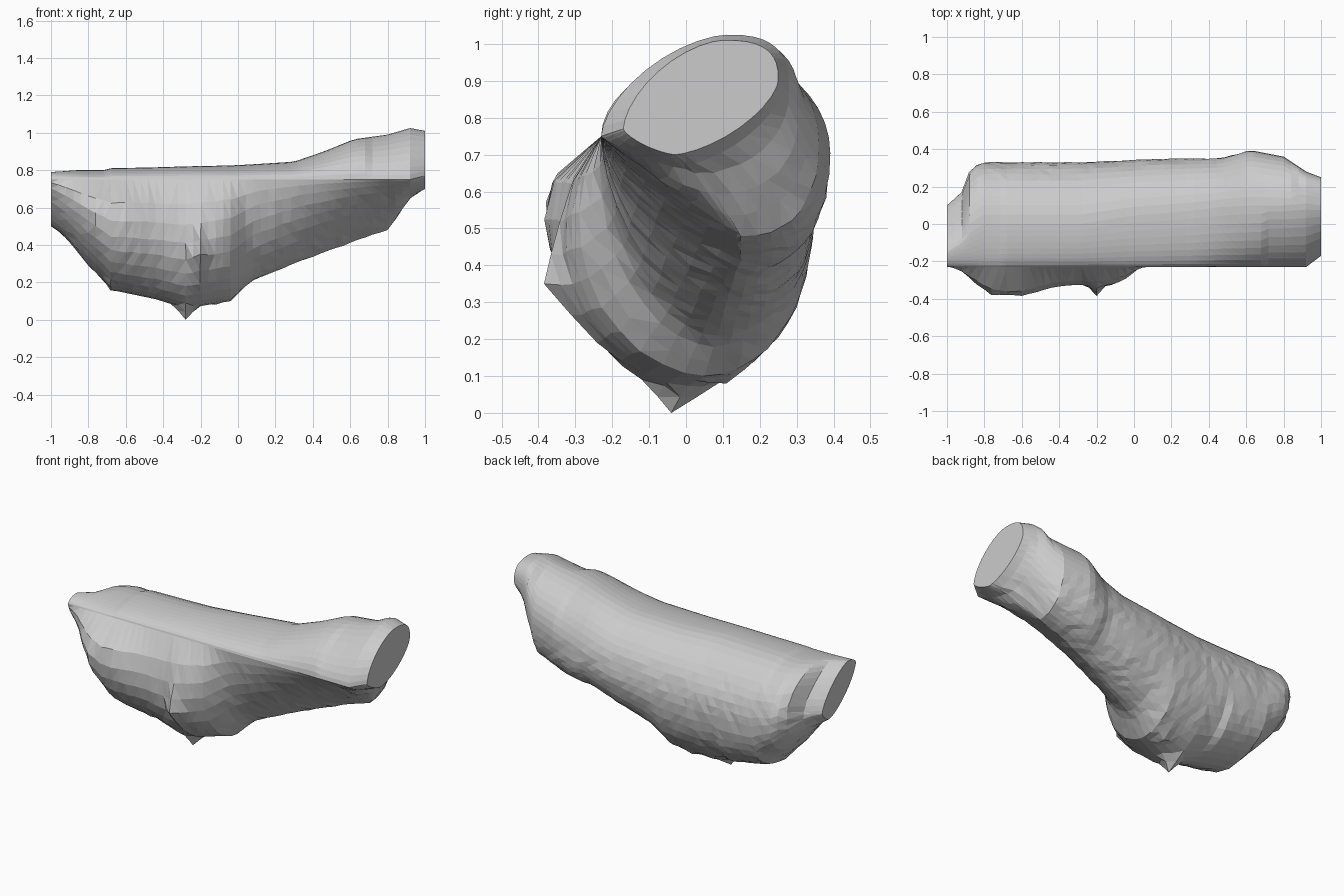
import bpy, bmesh, math, random
from mathutils import Vector

if "Cube" in bpy.data.objects:
    bpy.data.objects.remove(bpy.data.objects["Cube"])

random.seed(4)
SIDES = 40      # points round each section
STEP = 0.04     # spacing of sections along the length
FRONT_Y, LIP_Z = -.23, .75   # straight lip along the front

# Log silhouette: x, top z, bottom z, back y, height of back extreme,
# y of top, y of bottom
STATIONS = [
    (-1.00, .79, .50, .10, .56, -.15, .03),
    (-.92, .795, .44, .17, .56, -.10, .02),
    (-.87, .80, .38, .30, .56, -.04, .02),
    (-.80, .80, .29, .33, .52, .00, .00),
    (-.72, .80, .21, .33, .50, .00, .00),
    (-.68, .81, .16, .33, .48, .00, .00),
    (-.44, .815, .11, .33, .48, .00, .00),
    (-.28, .82, .06, .33, .48, .00, -.02),
    (-.04, .825, .10, .34, .50, .04, .05),
    (.06, .83, .20, .345, .52, .05, .08),
    (.30, .845, .30, .35, .55, .07, .11),
    (.46, .90, .36, .35, .60, .09, .13),
    (.62, .965, .42, .395, .70, .10, .15),
    (.80, .99, .48, .36, .74, .10, .15),
    (.92, 1.025, .65, .28, .87, .11, .04),
    (1.00, 1.01, .70, .25, .90, .10, -.03),
]
# Curve exponent of the front underside
FRONT_CURVE = [(-1, 1.4), (-.9, 2), (-.7, 2.4), (-.2, 2.2), (0, 2),
               (.12, 1.7), (.4, 1.35), (.8, 1.05), (1, 1.4)]
# Front bulge below the lip: x, depth, height of its centre
BULGE = [(-1, .0, .66), (-.92, .04, .64), (-.85, .10, .60), (-.76, .16, .54),
         (-.6, .165, .50), (-.4, .12, .43), (-.28, .115, .38), (-.2, .14, .36),
         (-.1, .12, .37), (-.03, .08, .38), (.04, .02, .38), (.1, 0, .4), (1, 0, .7)]


def lerp_table(table, x):
    """Interpolate the rows of a table at x."""
    for a, b in zip(table, table[1:]):
        if x <= b[0] + 1e-6:
            t = (x - a[0]) / (b[0] - a[0])
            return [p + (q - p) * t for p, q in zip(a, b)]
    return list(table[-1])


def section(x):
    """Four superelliptic quarter arcs joining the extreme points."""
    _, zt, zb, yb, zk, yt, yl = lerp_table(STATIONS, x)
    end = max(0, (x - .92) / .08)
    yf, zf = FRONT_Y + .06 * end, LIP_Z + .02 * end
    low_front = lerp_table(FRONT_CURVE, x)[1]
    _, depth, centre = lerp_table(BULGE, x)
    low_back = 1.5 if abs(x) > .95 else (2.4 if x < -.4 or .5 < x < .9 else 2.0)
    top_back = 1.4 if x < -.9 else (2.8 if x > .88 else 2.0)
    quarters = [  # side point, pole point, exponent, starts at the side
        ((yb, zk), (yt, zt), top_back, True),
        ((yf, zf), (yt, zt), 1.6 if x > .7 else 1.9, False),
        ((yf, zf), (yl, zb), low_front, True),
        ((yb, zk), (yl, zb), low_back, False),
    ]
    pts = []
    n = SIDES // 4
    for q, (side, pole, e, forward) in enumerate(quarters):
        for i in range(n):
            a = math.pi / 2 * (i if forward else n - i) / n
            c = max(math.cos(a), 0) ** (2 / e)
            s = max(math.sin(a), 0) ** (2 / e)
            y = pole[0] + (side[0] - pole[0]) * c
            z = side[1] + (pole[1] - side[1]) * s
            if q == 2 and depth > 0:
                u = (z - centre) / ((zf if z > centre else zb) - centre)
                y -= depth * max(0, 1 - u * u) ** .85
            pts.append(Vector((x, y, z)))
    return pts


# Log-like body lofted through the sections
bm = bmesh.new()
rings = []
count = round(2 / STEP)
for k in range(count + 1):
    x = -1 + k * STEP
    ring = []
    for p in section(x):
        if 0 < k < count and .15 < p.z < .68:   # rough underside
            p += Vector([random.uniform(-.003, .003) for _ in range(3)])
        ring.append(bm.verts.new(p))
    rings.append(ring)
for a, b in zip(rings, rings[1:]):
    for i in range(SIDES):
        j = (i + 1) % SIDES
        bm.faces.new((a[i], b[i], b[j], a[j]))
bm.faces.new(rings[0])
bm.faces.new(rings[-1])

# Small pointed knobs underneath and on the front
for target in ((-.28, -.04, 0), (-.20, -.385, .35), (-.12, .11, .08)):
    t = Vector(target)
    tip = min(bm.verts, key=lambda v: (v.co - t).length)
    shift = t - tip.co
    for e in tip.link_edges:
        e.other_vert(tip).co += shift * .4
    tip.co = t

bmesh.ops.triangulate(bm, faces=[f for f in bm.faces if len(f.verts) == 4])
bmesh.ops.recalc_face_normals(bm, faces=bm.faces)
mesh = bpy.data.meshes.new("rough_log")
bm.to_mesh(mesh)
bm.free()
bpy.context.collection.objects.link(bpy.data.objects.new("rough_log", mesh))
